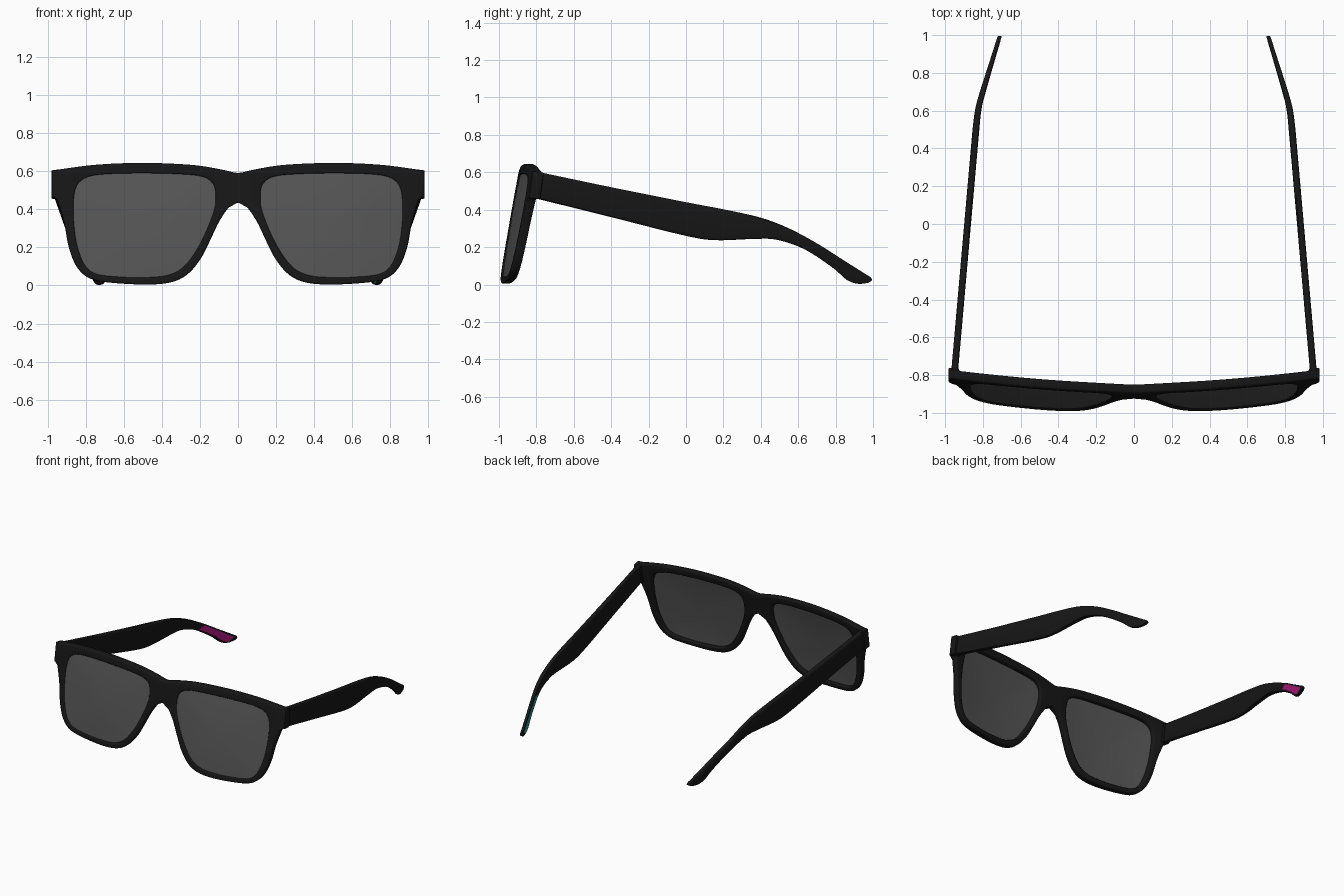
import bpy, bmesh, math
from mathutils import Vector

if "Cube" in bpy.data.objects:
    bpy.data.objects.remove(bpy.data.objects["Cube"])


def material(name, rgba):
    m = bpy.data.materials.new(name)
    m.diffuse_color = rgba
    m.use_nodes = True
    m.node_tree.nodes["Principled BSDF"].inputs["Base Color"].default_value = m.diffuse_color
    return m


black = material("black_plastic", (0.008, 0.008, 0.008, 1))
tint = material("lens_tint", (0.09, 0.09, 0.09, 1))
magenta = material("magenta", (0.45, 0.01, 0.22, 1))
teal = material("teal", (0.03, 0.33, 0.27, 1))


def build(name, verts, faces, mat, mods=(), angle=40):
    me = bpy.data.meshes.new(name)
    me.from_pydata(verts, [], faces)
    bm = bmesh.new()
    bm.from_mesh(me)
    bmesh.ops.remove_doubles(bm, verts=bm.verts, dist=1e-5)
    bmesh.ops.recalc_face_normals(bm, faces=bm.faces)
    bm.to_mesh(me)
    bm.free()
    me.materials.append(mat)
    ob = bpy.data.objects.new(name, me)
    bpy.context.collection.objects.link(ob)
    for kind, props in mods:
        mod = ob.modifiers.new(kind.title(), kind)
        for k, v in props.items():
            setattr(mod, k, v)
    bpy.ops.object.select_all(action='DESELECT')
    ob.select_set(True)
    bpy.context.view_layer.objects.active = ob
    bpy.ops.object.convert(target='MESH')
    bpy.ops.object.shade_smooth_by_angle(angle=math.radians(angle))
    return ob


def spline(pts, n=8):
    """Catmull-Rom through open points of any dimension."""
    p = [Vector(q) for q in pts]
    p = [2 * p[0] - p[1]] + p + [2 * p[-1] - p[-2]]
    out = []
    for i in range(1, len(p) - 2):
        a, b, c, d = p[i - 1:i + 3]
        for k in range(n):
            t = k / n
            out.append(0.5 * (2 * b + (c - a) * t + (2 * a - 5 * b + 4 * c - d) * t * t
                              + (3 * b - a - 3 * c + d) * t ** 3))
    return out + [p[-2]]


# Front contours of the right half (x, z), split at sharp corners
top_edge = [(0, .592), (.04, .598), (.1, .613), (.25, .635), (.5, .645), (.75, .635), (.975, .606)]
low_edge = [(.95, .45), (.915, .33), (.89, .2), (.85, .1), (.79, .042), (.7, .018), (.5, .005), (.36, .015),
            (.27, .055), (.2, .135), (.15, .23), (.1, .335), (.05, .41), (.025, .433), (0, .437)]
hole = [(.118, .43), (.12, .5), (.14, .545), (.19, .573), (.3, .585), (.5, .59), (.7, .585), (.8, .567),
        (.85, .52), (.865, .43), (.86, .3), (.84, .19), (.8, .1), (.74, .06), (.62, .046), (.5, .043),
        (.37, .055), (.28, .105), (.2, .22), (.14, .355), (.118, .43)]
outer = spline(top_edge) + [Vector((.975, .468))] + spline(low_edge)
inner = spline(hole)
C = Vector((.5, .32))


def cast(poly, ang):
    """Point where a ray from the lens centre meets a closed contour."""
    d = Vector((math.cos(ang), math.sin(ang)))
    best = 0
    for a, b in zip(poly, poly[1:] + poly[:1]):
        e, w = b - a, a - C
        det = d.x * e.y - d.y * e.x
        if abs(det) < 1e-9:
            continue
        r = (w.x * e.y - w.y * e.x) / det
        s = (w.x * d.y - w.y * d.x) / det
        if r > 0 and -1e-6 <= s <= 1 + 1e-6:
            best = max(best, r)
    return C + d * best


def bend(x, z, depth):
    """Place a front-view point on the tilted, wrapped front."""
    return (x, -.887 + .08 * x * x - .184 * (.645 - z) + depth, z)


corners = [(0, .592), (.975, .606), (.975, .468), (.95, .45), (0, .437)]
angles = sorted([math.tau * i / 96 - math.pi for i in range(96)]
                + [math.atan2(z - C.y, x - C.x) for x, z in corners])
N = len(angles)
rim_o = [cast(outer, a) for a in angles]
rim_i = [cast(inner, a) for a in angles]

# Frame front: closed rectangular section swept around the lens, open at the mirror seam
verts, faces = [], []
T = .048
for o, i in zip(rim_o, rim_i):
    m = (o + i) / 2
    for p, d in ((i, 0), (m, 0), (o, 0), (o, T), (m, T), (i, T)):
        verts.append(bend(max(p.x, 0), p.y, d))
for j in range(N):
    k = (j + 1) % N
    for s in range(6):
        if s == 2 and rim_o[j].x < 1e-3 and rim_o[k].x < 1e-3:
            continue
        t = (s + 1) % 6
        faces.append((j * 6 + s, j * 6 + t, k * 6 + t, k * 6 + s))
MIRROR = ('MIRROR', {'use_clip': True, 'merge_threshold': .002})
build("frame_front", verts, faces, black,
      [MIRROR, ('BEVEL', {'width': .01, 'segments': 3, 'limit_method': 'ANGLE',
                          'angle_limit': math.radians(50)})])

# Lenses: concentric rings with a slight bulge
for side, name in ((1, "right_lens"), (-1, "left_lens")):
    verts, faces = [], []
    rings = (1.02, .8, .55, .3, .05)
    for r in rings:
        for p in rim_i:
            q = C + (p - C) * r
            x, y, z = bend(q.x, q.y, .012 - .012 * (1 - r * r))
            verts.append((side * x, y, z))
    for r in range(len(rings) - 1):
        for j in range(N):
            k = (j + 1) % N
            faces.append((r * N + j, r * N + k, r * N + N + k, r * N + N + j))
    faces.append(tuple(range(len(verts) - N, len(verts))))
    build(name, verts, faces, tint, [('SOLIDIFY', {'thickness': .01, 'offset': 0})])

# Temple stations: top y, z and bottom y, z
stations = spline([(-.8, .604, -.79, .457), (-.4, .52, -.4, .36), (0, .44, 0, .26), (.2, .402, .16, .237),
                   (.4, .357, .35, .243), (.55, .3, .48, .24), (.7, .22, .63, .19), (.85, .125, .78, .093),
                   (.95, .062, .86, .025), (.988, .038, .92, .004), (.995, .022, .975, .009)])


def loft(name, rows, section, side, mat):
    verts, faces, n = [], [], len(section)
    for a, b, c, d in rows:
        for v, h in section:
            y, z = a + (c - a) * v, b + (d - b) * v
            half = .018 - .007 * min(max((y - .5) / .45, 0), 1)
            x = .881 - .088 * y - .22 * .03 * math.log(1 + math.exp((y - .62) / .03))
            verts.append((side * (x + h * half), y, z))
    for r in range(len(rows) - 1):
        for s in range(n):
            t = (s + 1) % n
            faces.append((r * n + s, r * n + t, r * n + n + t, r * n + n + s))
    faces += [tuple(range(n)), tuple(range(len(verts) - n, len(verts)))]
    build(name, verts, faces, mat)


bar = [(0, -.5), (.03, -.85), (.1, -1), (.9, -1), (.97, -.85), (1, -.5),
       (1, .5), (.97, .85), (.9, 1), (.1, 1), (.03, .85), (0, .5)]
inlay = [(.17, -1.12), (.83, -1.12), (.83, -.8), (.17, -.8)]
for side, name, mat in ((1, "right", teal), (-1, "left", magenta)):
    loft(name + "_temple", stations, bar, side, black)
    loft(name + "_tip_inlay", [s for s in stations if .71 < s[0] < .985], inlay, side, mat)

# Hinge blocks at the outer corners
verts = [(x, y + (.006 if x > .96 else 0), z) for x in (.925, .982)
         for y, z in ((-.847, .462), (-.785, .455), (-.765, .598), (-.825, .609))]
faces = [(0, 1, 2, 3), (4, 5, 6, 7)] + [(i, (i + 1) % 4, (i + 1) % 4 + 4, i + 4) for i in range(4)]
build("hinge_blocks", verts, faces, black,
      [('MIRROR', {}), ('BEVEL', {'width': .008, 'segments': 2})])
